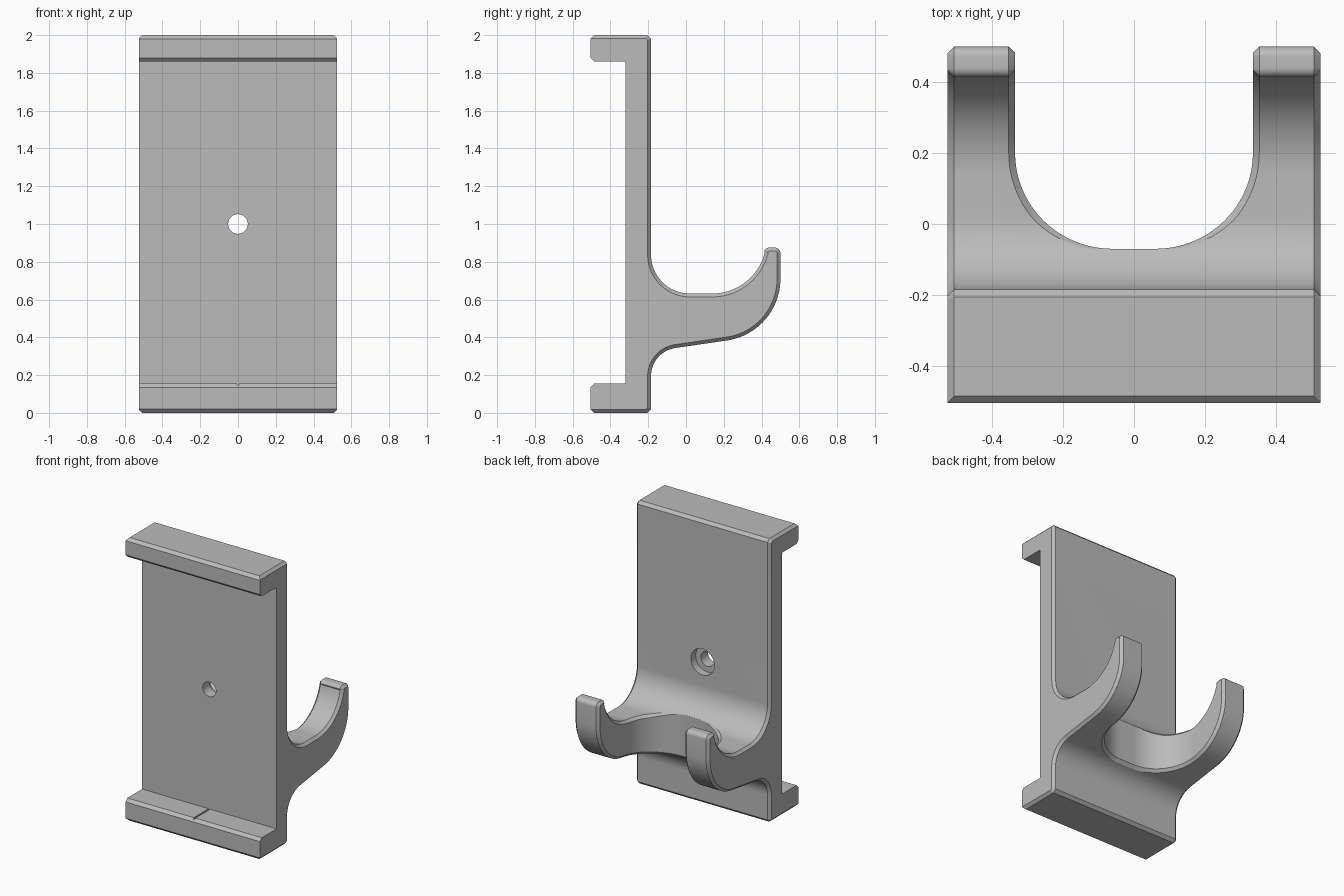
import bpy, bmesh
from math import sin, cos, pi, radians, sqrt
from mathutils import Vector

if "Cube" in bpy.data.objects:
    bpy.data.objects.remove(bpy.data.objects["Cube"])

HALF_W, SLOT_W, CHAMFER, SPLIT = 0.525, 0.335, 0.018, 0.2

grey = bpy.data.materials.new("plain_grey")
grey.use_nodes = True
colour = (0.5, 0.5, 0.5, 1)
grey.diffuse_color = colour
grey.node_tree.nodes["Principled BSDF"].inputs["Base Color"].default_value = colour


def arc(cy, cz, r, a0, a1, n=20):
    """Points on a circular arc, angles in degrees."""
    angles = [radians(a0 + (a1 - a0) * i / n) for i in range(n + 1)]
    return [(cy + r * cos(a), cz + r * sin(a)) for a in angles]


def inset(points, widths):
    """Move every edge of a counter-clockwise outline inward by its own width."""
    result, n = [], len(points)
    for i in range(n):
        a, b, c = (Vector(points[j % n]) for j in (i - 1, i, i + 1))
        d0, d1 = (b - a).normalized(), (c - b).normalized()
        n0, n1 = Vector((-d0.y, d0.x)), Vector((-d1.y, d1.x))
        w0, w1 = widths[i - 1], widths[i]
        cross = d0.cross(d1)
        if abs(cross) < 0.01:
            result.append(b + (n0 * w0 + n1 * w1) / 2)
        else:
            p0, p1 = b + n0 * w0, b + n1 * w1
            result.append(p0 + d0 * ((p1 - p0).cross(d1) / cross))
    return [tuple(p) for p in result]


def loft(name, rings):
    """Solid skinned over equal rings of 3D points, capped at both ends."""
    bm = bmesh.new()
    rows = [[bm.verts.new(p) for p in ring] for ring in rings]
    n = len(rows[0])
    for low, high in zip(rows, rows[1:]):
        for i in range(n):
            j = (i + 1) % n
            bm.faces.new((low[i], low[j], high[j], high[i]))
    bm.faces.new(rows[0][::-1])
    bm.faces.new(rows[-1])
    bmesh.ops.remove_doubles(bm, verts=bm.verts, dist=0.0004)
    bmesh.ops.recalc_face_normals(bm, faces=bm.faces)
    mesh = bpy.data.meshes.new(name)
    bm.to_mesh(mesh)
    bm.free()
    mesh.materials.append(grey)
    obj = bpy.data.objects.new(name, mesh)
    bpy.context.collection.objects.link(obj)
    return obj


def chamfered_slab(name, outline, widths, x0, x1):
    """Outline extruded along x with chamfered side edges."""
    small = inset(outline, widths)
    c = CHAMFER if x1 > x0 else -CHAMFER
    sections = ((x0, small), (x0 + c, outline), (x1 - c, outline), (x1, small))
    return loft(name, [[(x, y, z) for y, z in pts] for x, pts in sections])


def activate(obj):
    bpy.ops.object.select_all(action='DESELECT')
    obj.select_set(True)
    bpy.context.view_layer.objects.active = obj


def cut(obj, cutter):
    cutter.hide_render = True
    mod = obj.modifiers.new("cut", 'BOOLEAN')
    mod.operation, mod.solver, mod.object = 'DIFFERENCE', 'EXACT', cutter
    activate(obj)
    bpy.ops.object.modifier_apply(modifier=mod.name)
    bpy.data.objects.remove(cutter)


def hook_top(y):
    if y > 0.14:
        return 0.917 - sqrt(0.285 ** 2 - (y - 0.14) ** 2)
    return 0.632 if y > 0.02 else 0.837 - sqrt(0.205 ** 2 - (y - 0.02) ** 2)


def hook_bottom(y):
    if y > -0.058:
        return 0.343 + 0.147 * (y + 0.058)
    return 0.195 + sqrt(0.15 ** 2 - (y + 0.035) ** 2)


# Plate with end lips and the root of the hook
run = [(-0.485, 0), (-0.205, 0), (-0.185, 0.02)]
run += arc(-0.035, 0.195, 0.15, 180, 99)
run += [(SPLIT, hook_bottom(SPLIT)), (SPLIT, hook_top(SPLIT))]
run += arc(0.14, 0.917, 0.285, -78.5, -90, 4)
run += arc(0.02, 0.837, 0.205, -90, -180)
run += [(-0.185, 1.98), (-0.205, 2), (-0.485, 2)]
front = [(-0.505, 1.98), (-0.505, 1.88), (-0.485, 1.86), (-0.32, 1.86),
         (-0.32, 0.155), (-0.485, 0.155), (-0.505, 0.135), (-0.505, 0.02)]
outline = run + front
widths = []
for i, (y, z) in enumerate(outline):
    at_split = y == SPLIT and outline[(i + 1) % len(outline)][0] == SPLIT
    widths.append(CHAMFER if i < len(run) - 1 and not at_split else 0)
body = chamfered_slab("wall_hook", outline, widths, -HALF_W, HALF_W)

# Rounded slot between the arms, flared at its rims
half = [((SLOT_W, 0.25), (1, 0))]
for i in range(25):
    a = pi / 2 * i / 24
    half.append(((0.06 + 0.275 * cos(a), SPLIT - 0.27 * sin(a)), (cos(a), -sin(a))))
path = half + [((-x, y), (-nx, ny)) for (x, y), (nx, ny) in reversed(half)]
rings = [[] for _ in range(6)]
for (x, y), (nx, ny) in path:
    c_top = CHAMFER * max(0.05, min(1, abs(nx) * 1.3))
    levels = []
    for surface, c, side, end in ((hook_bottom, CHAMFER, 1, 0.1), (hook_top, c_top, -1, 1.1)):
        z0 = surface(y) + side * c
        z1 = surface(y + ny * c)
        group = [(2 * c, end), (2 * c, 2 * z1 - z0), (0, z0)]
        levels += group if side > 0 else group[::-1]
    for ring, (off, z) in zip(rings, levels):
        ring.append((x + nx * off, y + ny * off, z))
cut(body, loft("slot_cutter", rings))

# Counterbored screw hole
for radius, y0, y1 in ((0.052, -0.4, -0.1), (0.092, -0.24, -0.1)):
    circle = arc(0, 1.0, radius, 0, 360 * 47 / 48, 47)
    cut(body, loft("hole_cutter", [[(x, y, z) for x, z in circle] for y in (y0, y1)]))

# Fine centre mark on the lower lip
mark = [(-0.006, 0.17), (-0.006, 0.147), (0.006, 0.147), (0.006, 0.17)]
cut(body, loft("mark_cutter", [[(x, y, z) for x, z in mark] for y in (-0.55, -0.322)]))

# Upturned hook arms
arm = [(SPLIT, hook_bottom(SPLIT))]
arm += arc(0.17, 0.71, 0.33, -81, 0)
arm += arc(0.47, 0.845, 0.03, 0, 90, 8)
arm += arc(0.44, 0.848, 0.027, 90, 165, 8)
arm += arc(0.14, 0.917, 0.285, -14, -77, 20)
arm += [(SPLIT, hook_top(SPLIT))]
arm_widths = [CHAMFER] * (len(arm) - 1) + [0]
arms = [chamfered_slab("hook_arm", arm, arm_widths, s * SLOT_W, s * HALF_W) for s in (1, -1)]

# Join the arms to the body and drop the inner joint faces
activate(body)
for part in arms:
    part.select_set(True)
bpy.ops.object.join()
bm = bmesh.new()
bm.from_mesh(body.data)
joint = [f for f in bm.faces if all(abs(v.co.y - SPLIT) < 0.0005 for v in f.verts)]
bmesh.ops.delete(bm, geom=joint, context='FACES')
bmesh.ops.remove_doubles(bm, verts=bm.verts, dist=0.0015)
bm.to_mesh(body.data)
bm.free()
activate(body)
bpy.ops.object.shade_smooth_by_angle(angle=radians(25))
